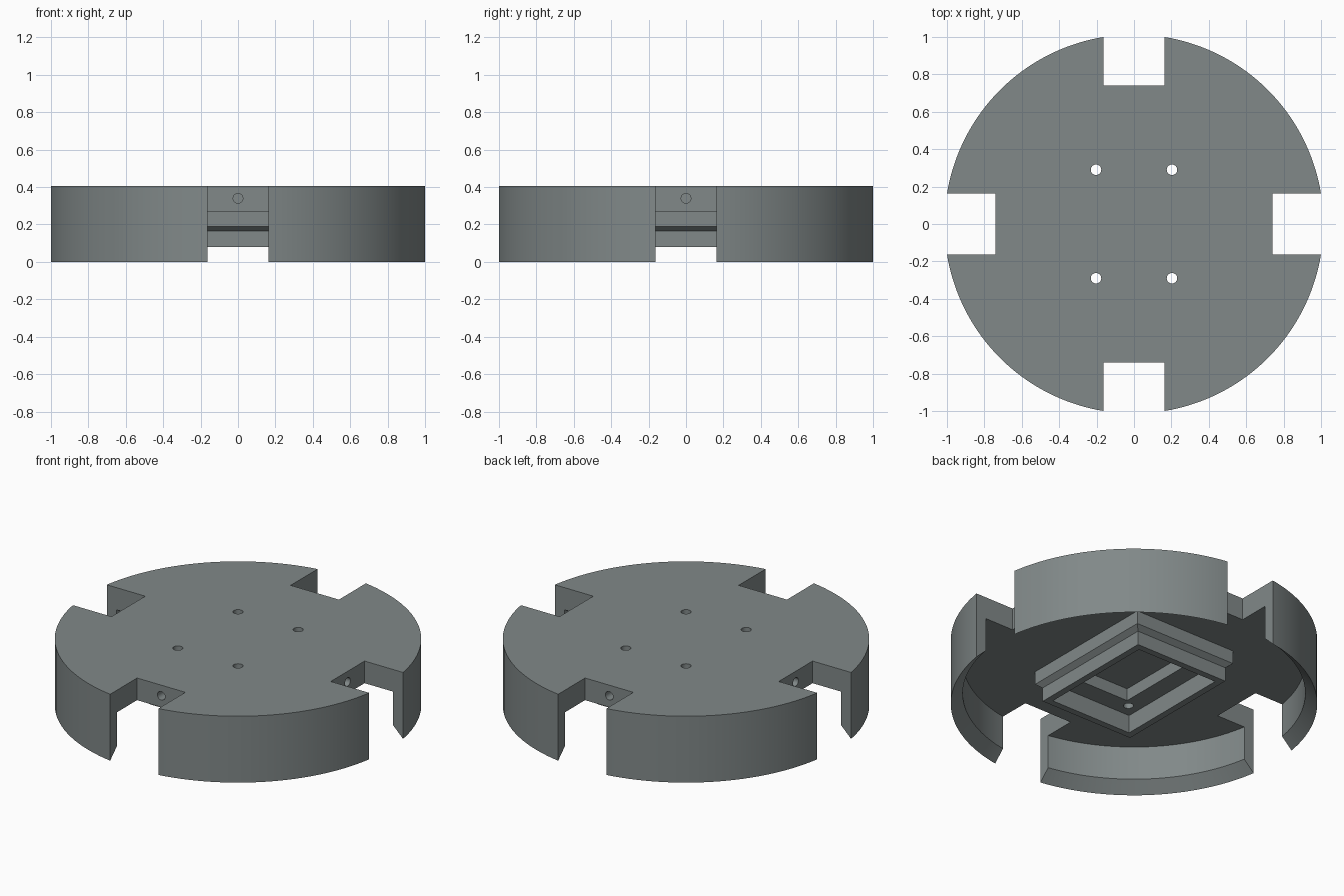
import bpy, bmesh, math

if "Cube" in bpy.data.objects:
    bpy.data.objects.remove(bpy.data.objects["Cube"])

R, R_IN = 1.013, 0.947          # outer and inner rim radius
TOP, PLATE, LIP = 0.405, 0.27, 0.065   # heights: top, plate underside, lip bevel
SEG = 128

grey = bpy.data.materials.new("slate_grey")
grey.diffuse_color = (0.22, 0.25, 0.25, 1)
grey.use_nodes = True
grey.node_tree.nodes["Principled BSDF"].inputs["Base Color"].default_value = grey.diffuse_color


def make_object(name, bm):
    bmesh.ops.recalc_face_normals(bm, faces=bm.faces)
    mesh = bpy.data.meshes.new(name)
    bm.to_mesh(mesh)
    bm.free()
    mesh.materials.append(grey)
    ob = bpy.data.objects.new(name, mesh)
    bpy.context.collection.objects.link(ob)
    return ob


def loft(name, rings):
    """Closed solid through a list of equally long vertex rings."""
    bm = bmesh.new()
    loops = [[bm.verts.new(p) for p in ring] for ring in rings]
    n = len(loops[0])
    for a, b in zip(loops, loops[1:]):
        for i in range(n):
            j = (i + 1) % n
            bm.faces.new((a[i], a[j], b[j], b[i]))
    bm.faces.new(loops[0])
    bm.faces.new(loops[-1])
    return make_object(name, bm)


def circle(r, z):
    return [(r * math.cos(2 * math.pi * i / SEG), r * math.sin(2 * math.pi * i / SEG), z)
            for i in range(SEG)]


def rect(hx, hy, z, cx=0, cy=0):
    return [(cx + sx * hx, cy + sy * hy, z) for sx, sy in ((-1, -1), (1, -1), (1, 1), (-1, 1))]


def box(name, hx, hy, z0, z1, cx=0, cy=0):
    return loft(name, [rect(hx, hy, z0, cx, cy), rect(hx, hy, z1, cx, cy)])


def rod(name, r, length, loc, rot=(0, 0, 0)):
    bm = bmesh.new()
    bmesh.ops.create_cone(bm, cap_ends=True, segments=32, radius1=r, radius2=r, depth=length)
    ob = make_object(name, bm)
    ob.location, ob.rotation_euler = loc, rot
    return ob


def combine(target, tool, operation="DIFFERENCE"):
    bpy.context.view_layer.update()
    bpy.context.view_layer.objects.active = target
    mod = target.modifiers.new("combine", "BOOLEAN")
    mod.operation, mod.solver, mod.object = operation, "EXACT", tool
    bpy.ops.object.modifier_apply(modifier=mod.name)
    bpy.data.objects.remove(tool)


# Hollow disc housing with a sharp bevelled lower lip
housing = loft("disc_housing", [circle(R_IN, PLATE), circle(R_IN, LIP), circle(R, 0),
                                circle(R, TOP)])

# Stepped rectangular block under the plate
block = loft("underside_block", [rect(0.315, 0.41, 0.08), rect(0.315, 0.41, 0.165),
                                 rect(0.345, 0.44, 0.19), rect(0.345, 0.44, 0.32)])
combine(housing, block, "UNION")

# Stepped pocket in the block
combine(housing, box("board_pocket", 0.275, 0.37, 0.0, 0.19))
combine(housing, box("deep_pocket", 0.16, 0.25, 0.1, 0.265))

# Four rim slots, each with a blind hole in its inner face
for k in range(4):
    a = k * math.pi / 2
    c, s = round(math.cos(a)), round(math.sin(a))
    hx, hy = (0.23, 0.163) if c else (0.163, 0.23)
    combine(housing, box("slot_cutter", hx, hy, -0.1, 0.5, c * 0.97, s * 0.97))
    combine(housing, rod("side_hole_cutter", 0.026, 0.4, (c * 0.74, s * 0.74, 0.34),
                         (0, math.pi / 2, a)))

# Four screw holes through the plate
for sx in (-1, 1):
    for sy in (-1, 1):
        combine(housing, rod("screw_hole_cutter", 0.028, 0.4, (sx * 0.203, sy * 0.29, 0.32)))

bpy.ops.object.select_all(action="DESELECT")
housing.select_set(True)
bpy.context.view_layer.objects.active = housing
bpy.ops.object.shade_smooth_by_angle(angle=math.radians(30))
